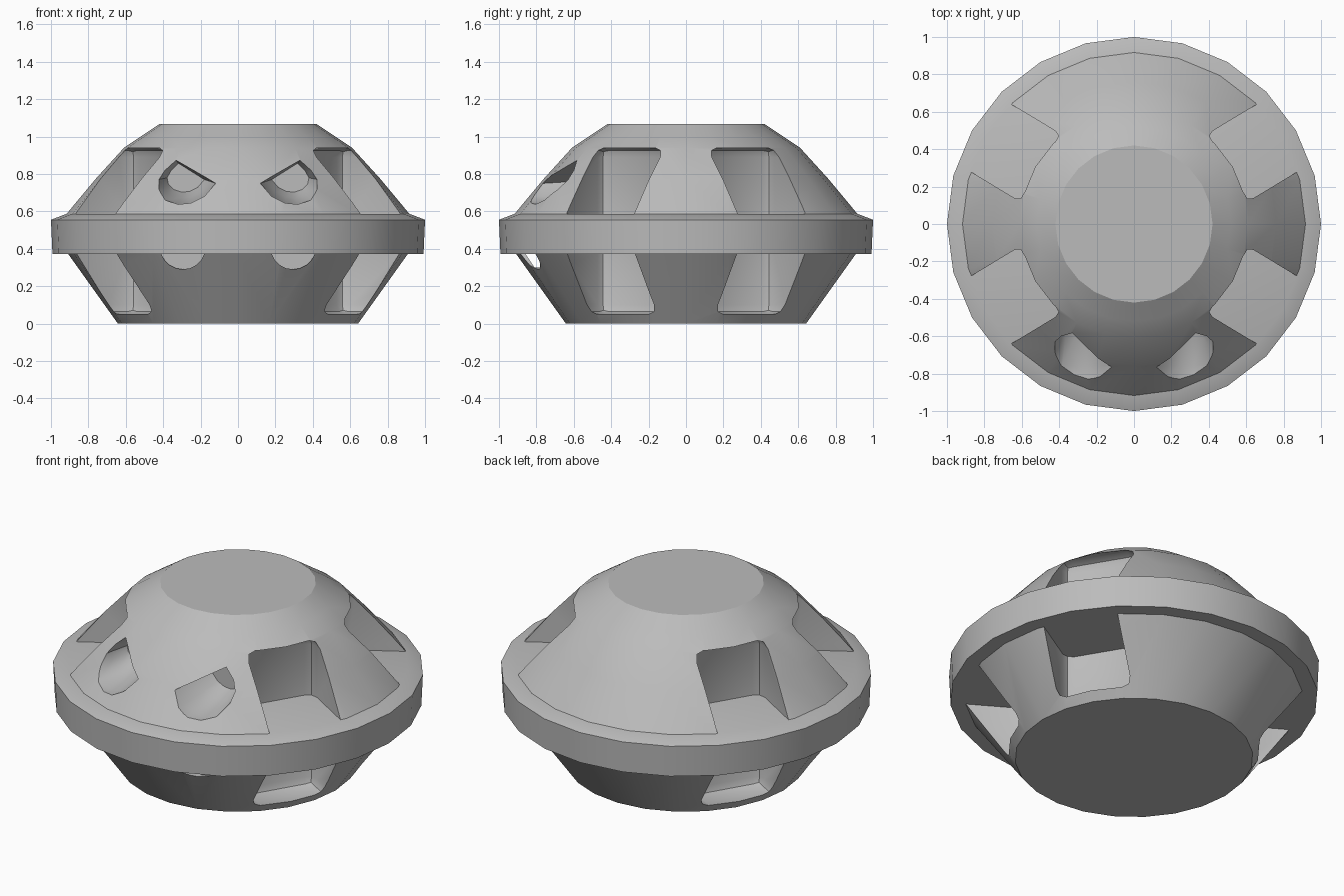
import bpy, bmesh, math
from mathutils import Matrix, Vector

cube = bpy.data.objects.get("Cube")
if cube:
    bpy.data.objects.remove(cube, do_unlink=True)

grey = bpy.data.materials.new("mid_grey")
grey.use_nodes = True
tone = (0.5, 0.5, 0.5, 1)
grey.diffuse_color = tone
grey.node_tree.nodes["Principled BSDF"].inputs["Base Color"].default_value = tone


def make(name, bm):
    bmesh.ops.recalc_face_normals(bm, faces=bm.faces)
    mesh = bpy.data.meshes.new(name)
    bm.to_mesh(mesh)
    bm.free()
    mesh.materials.append(grey)
    ob = bpy.data.objects.new(name, mesh)
    bpy.context.collection.objects.link(ob)
    return ob


def loft(name, rings):
    """Closed solid through a list of matching point loops."""
    bm = bmesh.new()
    loops = [[bm.verts.new(p) for p in ring] for ring in rings]
    for a, b in zip(loops, loops[1:]):
        for i in range(len(a)):
            j = (i + 1) % len(a)
            bm.faces.new((a[i], a[j], b[j], b[i]))
    bm.faces.new(loops[0])
    bm.faces.new(loops[-1])
    return make(name, bm)


def turned(name, profile, sides=24):
    steps = [math.tau * i / sides for i in range(sides)]
    return loft(name, [[(r * math.cos(a), r * math.sin(a), z) for a in steps]
                       for r, z in profile])


def window_cutter(sx, sy):
    bm = bmesh.new()
    bmesh.ops.create_cube(bm, size=1, matrix=Matrix.Translation((0.86, 0, 0.495))
                          @ Matrix.Diagonal((0.68, 0.42, 0.89, 1)))
    bmesh.ops.bevel(bm, geom=bm.edges[:], offset=0.05, segments=2,
                    profile=0.5, affect='EDGES')
    angle = math.atan2(sy * math.sin(math.radians(31)), sx * math.cos(math.radians(31)))
    bmesh.ops.rotate(bm, verts=bm.verts, matrix=Matrix.Rotation(angle, 3, 'Z'))
    return make("window_cutter", bm)


def eye_cutter(side):
    # D-shaped outline with a slanted straight brow, narrowing inward
    outline = [(.12, .75), (.18, .68), (.25, .645), (.32, .638), (.39, .66),
               (.44, .71), (.452, .765), (.42, .825), (.35, .895)]
    pivot = Vector((.27, .8))

    def ring(y, scale):
        pts = [pivot + (Vector(p) - pivot) * scale for p in outline]
        return [(side * p.x, y, p.y) for p in pts]
    return loft("eye_cutter", [ring(-1, 1), ring(-.76, 1), ring(-.6, .8), ring(-.5, .6)])


def slot_cutter(side):
    steps = [math.tau * i / 20 for i in range(20)]
    return loft("slot_cutter", [[(side * .295 + .122 * math.cos(a), y, .412 + .122 * math.sin(a))
                                 for a in steps] for y in (-1, -.76)])


def passage_cutter():
    section = [(-.78, .3), (-.81, .3), (-.87, .39), (-.78, .39)]
    return loft("passage_cutter", [[(x, y, z) for y, z in section] for x in (-.29, .29)])


def finish(ob, cutters=()):
    bpy.ops.object.select_all(action='DESELECT')
    bpy.context.view_layer.objects.active = ob
    ob.select_set(True)
    for cutter in cutters:
        cutter.hide_render = True
        mod = ob.modifiers.new("cut", 'BOOLEAN')
        mod.object = cutter
        mod.operation = 'DIFFERENCE'
        mod.solver = 'EXACT'
        bpy.ops.object.modifier_apply(modifier=mod.name)
    bpy.ops.object.shade_smooth_by_angle(angle=math.radians(32))


corners = [(x, y) for x in (-1, 1) for y in (-1, 1)]
windows = [window_cutter(x, y) for x, y in corners]
eyes = [eye_cutter(s) for s in (-1, 1)]
slots = [slot_cutter(s) for s in (-1, 1)] + [passage_cutter()]

# Upper dome, lower bowl and the solid rim between them
finish(turned("upper_dome", [(.922, .58), (.76, .775), (.61, .94), (.52, 1.0), (.42, 1.067)]),
       windows + eyes)
finish(turned("lower_bowl", [(.642, 0), (.912, .378)]), windows + slots)
finish(turned("rim", [(.992, .373), (1, .555), (.92, .586)]))

for cutter in windows + eyes + slots:
    bpy.data.objects.remove(cutter, do_unlink=True)
